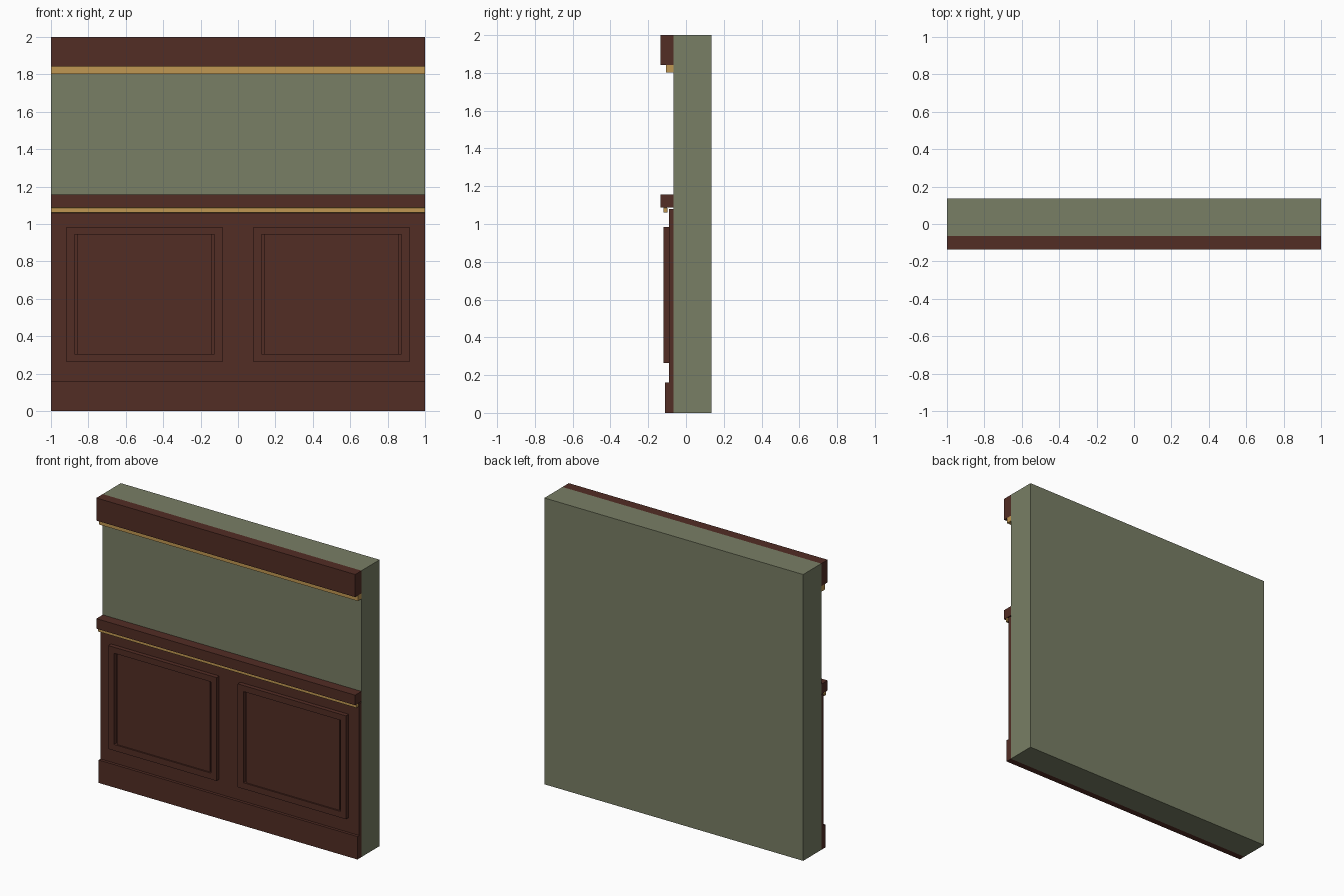
import bpy

cube = bpy.data.objects.get("Cube")
if cube:
    bpy.data.objects.remove(cube, do_unlink=True)


def material(name, rgb):
    m = bpy.data.materials.new(name)
    m.use_nodes = True
    m.diffuse_color = (*rgb, 1)
    bsdf = next(n for n in m.node_tree.nodes if n.type == 'BSDF_PRINCIPLED')
    bsdf.inputs["Base Color"].default_value = (*rgb, 1)
    return m


GREEN = material("sage green plaster", (0.19, 0.21, 0.13))
WOOD = material("dark red wood", (0.085, 0.026, 0.018))
GOLD = material("brass gold", (0.53, 0.31, 0.085))

WALL_FRONT = -0.065
BOARD_FRONT = -0.09


def box(name, mat, x, y, z, bevel=0):
    """Axis-aligned box from (low, high) ranges."""
    ranges = (x, y, z)
    bpy.ops.mesh.primitive_cube_add(size=1, location=[(a + b) / 2 for a, b in ranges])
    ob = bpy.context.object
    ob.name = name
    ob.scale = [b - a for a, b in ranges]
    bpy.ops.object.transform_apply(location=False, rotation=False, scale=True)
    ob.data.materials.append(mat)
    if bevel:
        mod = ob.modifiers.new("rounded edges", 'BEVEL')
        mod.width = bevel
        mod.segments = 2
    return ob


FULL = (-1, 1)

# Wall slab and full-width mouldings
box("wall", GREEN, FULL, (WALL_FRONT, 0.135), (0, 2))
box("wainscot_board", WOOD, FULL, (BOARD_FRONT, WALL_FRONT), (0, 1.08))
box("baseboard", WOOD, FULL, (-0.11, WALL_FRONT), (0, 0.16))
box("chair_rail", WOOD, FULL, (-0.135, WALL_FRONT), (1.087, 1.157))
box("chair_rail_bead", GOLD, FULL, (-0.12, -0.098), (1.06, 1.087), bevel=0.004)
box("crown_moulding", WOOD, FULL, (-0.135, WALL_FRONT), (1.842, 2))
box("crown_trim", GOLD, FULL, (-0.105, WALL_FRONT), (1.803, 1.842))

# Two framed panels: stiles, rails and a slightly recessed field
FRAME_Y = (-0.12, BOARD_FRONT)
BOTTOM, TOP = (0.263, 0.306), (0.943, 0.985)
for side, centre in (("right", -0.5), ("left", 0.5)):
    outer, inner, field = 0.418, 0.375, 0.36
    span = (centre - outer, centre + outer)
    opening = (centre - inner, centre + inner)
    box(f"{side}_frame_bottom", WOOD, opening, FRAME_Y, BOTTOM)
    box(f"{side}_frame_top", WOOD, opening, FRAME_Y, TOP)
    height = (BOTTOM[0], TOP[1])
    box(f"{side}_frame_stile_a", WOOD, (span[0], opening[0]), FRAME_Y, height)
    box(f"{side}_frame_stile_b", WOOD, (opening[1], span[1]), FRAME_Y, height)
    box(f"{side}_panel_field", WOOD, (centre - field, centre + field),
        (-0.11, BOARD_FRONT), (BOTTOM[1], TOP[0]))
